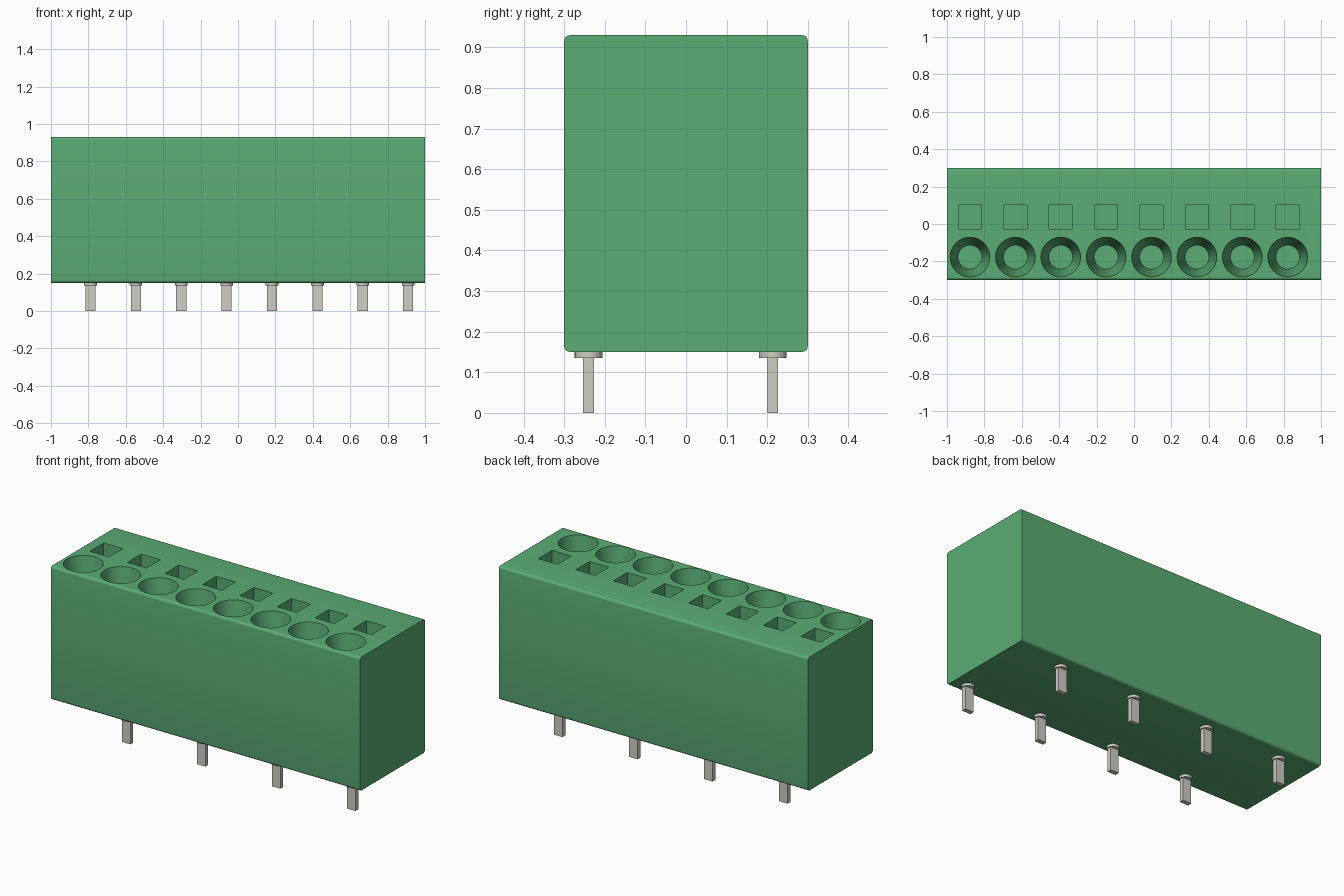
import bpy, bmesh, math
from mathutils import Matrix

cube = bpy.data.objects.get("Cube")
if cube:
    bpy.data.objects.remove(cube, do_unlink=True)

COUNT, PITCH = 8, 0.2427
BOTTOM, TOP, DEPTH = 0.15, 0.93, 0.6


def material(name, rgb):
    mat = bpy.data.materials.new(name)
    mat.use_nodes = True
    mat.diffuse_color = (*rgb, 1)
    mat.node_tree.nodes["Principled BSDF"].inputs["Base Color"].default_value = (*rgb, 1)
    return mat


def add_box(bm, centre, size):
    matrix = Matrix.Translation(centre) @ Matrix.Diagonal((*size, 1))
    return bmesh.ops.create_cube(bm, size=1, matrix=matrix)["verts"]


def add_cone(bm, centre, r_low, r_high, height):
    bmesh.ops.create_cone(bm, cap_ends=True, segments=48, radius1=r_low, radius2=r_high,
                          depth=height, matrix=Matrix.Translation(centre))


def make_object(name, bm, mat):
    mesh = bpy.data.meshes.new(name)
    bm.to_mesh(mesh)
    bm.free()
    mesh.materials.append(mat)
    obj = bpy.data.objects.new(name, mesh)
    bpy.context.collection.objects.link(obj)
    return obj


def smooth(obj):
    bpy.ops.object.select_all(action="DESELECT")
    obj.select_set(True)
    bpy.context.view_layer.objects.active = obj
    bpy.ops.object.shade_smooth_by_angle(angle=math.radians(30))


green = material("green plastic", (0.105, 0.412, 0.178))
metal = material("pin metal", (0.62, 0.61, 0.55))

# Housing block, rounded along its four long edges
bm = bmesh.new()
add_box(bm, (0, 0, (BOTTOM + TOP) / 2), (2, DEPTH, TOP - BOTTOM))
long_edges = [e for e in bm.edges if abs(e.verts[0].co.x - e.verts[1].co.x) > 1]
bmesh.ops.bevel(bm, geom=long_edges, offset=0.015, segments=5, profile=0.5, affect="EDGES")
housing = make_object("housing", bm, green)

# Tapered wire holes and square release slots
bm = bmesh.new()
hole_depth, over = 0.3, 0.02
r_floor, r_rim = 0.064, 0.106
r_over = r_rim + (r_rim - r_floor) * over / hole_depth
for i in range(COUNT):
    x = -0.877 + i * PITCH
    mid = TOP + (over - hole_depth) / 2
    add_cone(bm, (x, -0.177, mid), r_floor, r_over, hole_depth + over)
    add_box(bm, (x, 0.037, mid), (0.124, 0.127, hole_depth + over))
cutter = make_object("hole_cutter", bm, green)
cutter.hide_render = True

cut = housing.modifiers.new("holes", "BOOLEAN")
cut.operation, cut.solver, cut.object = "DIFFERENCE", "EXACT", cutter
bpy.context.view_layer.objects.active = housing
bpy.ops.object.modifier_apply(modifier=cut.name)
bpy.data.objects.remove(cutter, do_unlink=True)
smooth(housing)

# Solder pins, alternating between the back and front rows
for i in range(COUNT):
    x = -0.789 + i * PITCH
    y = -0.24 if i % 2 else 0.214
    bm = bmesh.new()
    add_box(bm, (x, y, 0.08), (0.054, 0.026, 0.16))
    pin = make_object(f"pin_{i + 1}", bm, metal)
    bm = bmesh.new()
    add_cone(bm, (x, y, 0.145), 0.034, 0.034, 0.02)
    collar = make_object(f"pin_collar_{i + 1}", bm, metal)
    smooth(collar)
